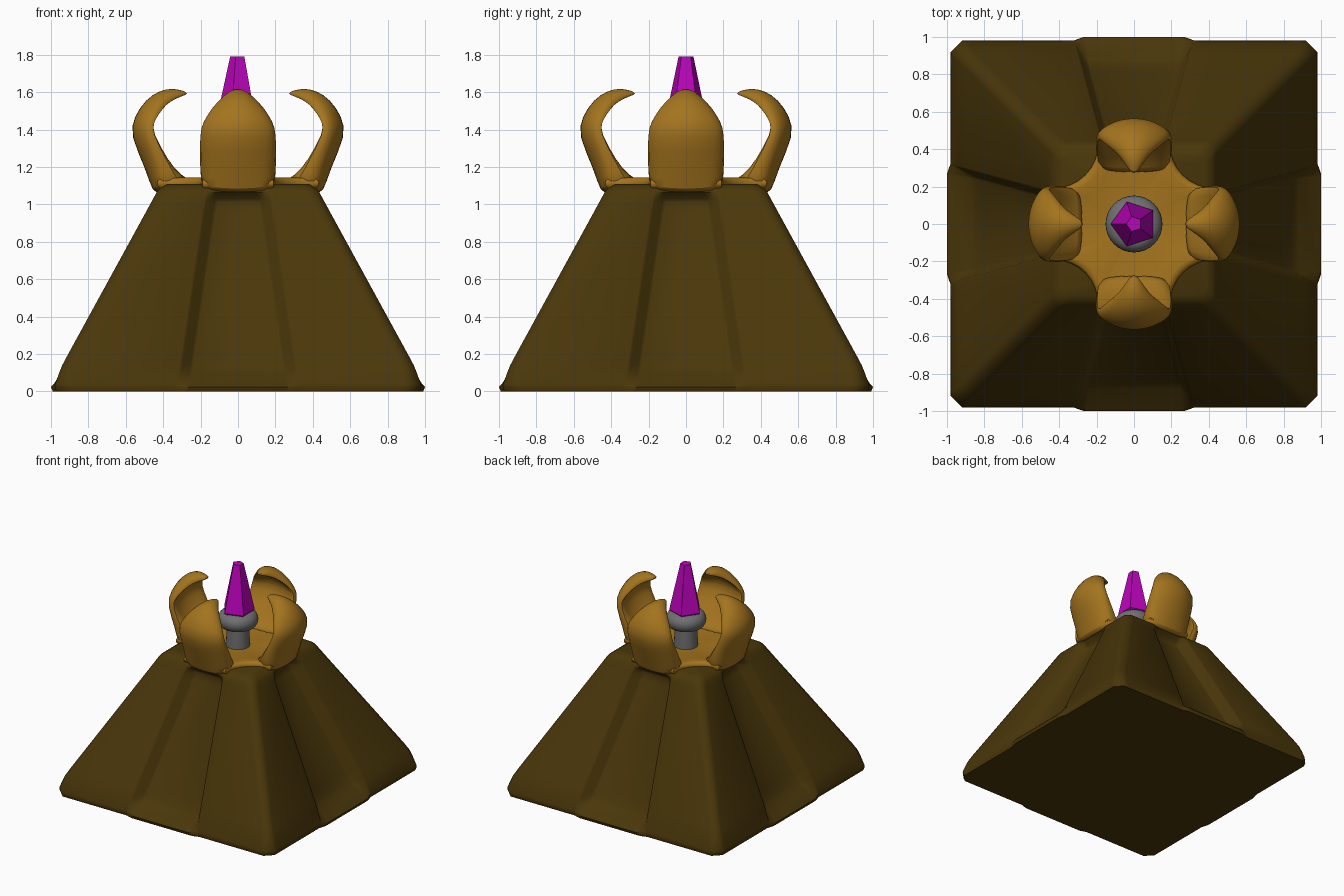
import bpy, bmesh, math
from mathutils import Vector, Matrix

if "Cube" in bpy.data.objects:
    bpy.data.objects.remove(bpy.data.objects["Cube"], do_unlink=True)


def material(name, rgb):
    m = bpy.data.materials.new(name)
    m.use_nodes = True
    m.diffuse_color = (*rgb, 1)
    m.node_tree.nodes["Principled BSDF"].inputs["Base Color"].default_value = (*rgb, 1)
    return m


BROWN = material("dark brown", (0.068, 0.038, 0.003))
GOLD = material("gold", (0.37, 0.175, 0.013))
GREY = material("grey", (0.16, 0.16, 0.16))
PURPLE = material("purple", (0.5, 0.001, 0.5))


def loft(name, rings, mat, smooth_angle=None, subdiv=0):
    """Skin a list of equal-length closed rings and cap both ends."""
    bm = bmesh.new()
    vs = [[bm.verts.new(p) for p in ring] for ring in rings]
    n = len(vs[0])
    for a, b in zip(vs, vs[1:]):
        for i in range(n):
            j = (i + 1) % n
            bm.faces.new((a[i], a[j], b[j], b[i]))
    bm.faces.new(vs[0][::-1])
    bm.faces.new(vs[-1])
    bmesh.ops.recalc_face_normals(bm, faces=bm.faces)
    me = bpy.data.meshes.new(name)
    bm.to_mesh(me)
    bm.free()
    me.materials.append(mat)
    ob = bpy.data.objects.new(name, me)
    bpy.context.collection.objects.link(ob)
    if subdiv:
        mod = ob.modifiers.new("smooth", 'SUBSURF')
        mod.levels = mod.render_levels = subdiv
    if smooth_angle:
        bpy.ops.object.select_all(action='DESELECT')
        ob.select_set(True)
        bpy.context.view_layer.objects.active = ob
        bpy.ops.object.shade_smooth_by_angle(angle=math.radians(smooth_angle))
    return ob


def lathe(name, profile, sides, mat, smooth_angle=None, turn=0):
    rings = [[(r * math.cos(turn + math.tau * i / sides),
               r * math.sin(turn + math.tau * i / sides), z)
              for i in range(sides)] for r, z in profile]
    return loft(name, rings, mat, smooth_angle)


def quarter(k):
    return Matrix.Rotation(k * math.pi / 2, 3, 'Z')


# Pyramid with a recessed panel on each side that flares out at the foot
def pyramid_ring(z, main, panel, w, c):
    edge = main - c
    half = [(edge, main), (edge - 0.03, main), (w + 0.015, main),
            (w, main + (panel - main) * 0.1), (w - 0.045, main + (panel - main) * 0.9),
            (w - 0.06, panel)]
    side = half + [(-x, y) for x, y in reversed(half)]
    return [quarter(k) @ Vector((x, y, z)) for k in range(4) for x, y in side]


# height, face distance, panel distance, panel half width, corner chamfer
LEVELS = [(0, 0.972, 0.99, 0.325, 0.06), (0.025, 0.98, 1.0, 0.32, 0.06),
          (0.04, 0.977, 0.985, 0.315, 0.055), (0.1, 0.956, 0.88, 0.305, 0.045),
          (0.14, 0.94, 0.846, 0.298, 0.04), (0.2, 0.908, 0.812, 0.29, 0.035),
          (0.96, 0.492, 0.4, 0.178, 0.035), (1.01, 0.465, 0.378, 0.17, 0.035),
          (1.03, 0.454, 0.385, 0.167, 0.035), (1.065, 0.435, 0.425, 0.16, 0.035),
          (1.085, 0.42, 0.42, 0.158, 0.035), (1.11, 0.38, 0.38, 0.155, 0.03)]
loft("pyramid_base", [pyramid_ring(*l) for l in LEVELS], BROWN, 50)


# Dish joining the four claws, a cross with concave corners
def dish_ring(z, scale):
    ring = []
    for k in range(4):
        for i in range(9):
            a = math.pi * (1.5 - i / 16)
            x, y = 0.42 + 0.235 * math.cos(a), 0.42 + 0.235 * math.sin(a)
            ring.append(quarter(k) @ Vector((x * scale, y * scale, z)))
    return ring


DISH = [(1.08, 0.96), (1.095, 1.02), (1.12, 1.03), (1.14, 0.99),
        (1.143, 0.92), (1.135, 0.75), (1.125, 0.5), (1.12, 0.2)]
loft("dish", [dish_ring(*d) for d in DISH], GOLD, 70)

# Claws: outer point, inner point (radius, height), half width, side wrap
CLAW = [((0.42, 1.06), (0.25, 1.135), 0.185, 0.0),
        ((0.46, 1.065), (0.3, 1.15), 0.2, 0.02),
        ((0.495, 1.19), (0.39, 1.23), 0.206, 0.045),
        ((0.582, 1.37), (0.495, 1.38), 0.206, 0.065),
        ((0.56, 1.47), (0.49, 1.45), 0.188, 0.065),
        ((0.495, 1.565), (0.445, 1.515), 0.15, 0.06),
        ((0.42, 1.612), (0.395, 1.56), 0.1, 0.045),
        ((0.345, 1.625), (0.335, 1.58), 0.055, 0.025),
        ((0.265, 1.6), (0.275, 1.585), 0.015, 0.0)]
STEPS = [-1, -0.75, -0.4, 0, 0.4, 0.75, 1]


def claw_ring(outer, inner, w, wrap, turn):
    o, i = Vector(outer), Vector(inner)
    n = (o - i).normalized()
    mid = (o + i) / 2
    ring = []
    for base, row in ((o, STEPS), (i, STEPS[::-1])):
        for u in row:
            p = mid + (base - mid) * (1 - 0.4 * u ** 4) - n * wrap * u * u
            ring.append(turn @ Vector((p.x, w * u, p.y)))
    return ring


for k, side in enumerate(("left", "back", "right", "front")):
    loft(side + "_claw", [claw_ring(*c, quarter(k)) for c in CLAW], GOLD, 60, 1)

# Stem with rounded collar
lathe("stem", [(0.09, 1.11), (0.088, 1.18), (0.08, 1.3)], 24, GREY, 40)
collar = [(0.09 + 0.062 * math.cos(a), 1.335 + 0.065 * math.sin(a))
          for a in [math.pi * (i / 10 - 0.5) for i in range(11)]]
lathe("collar", collar, 32, GREY, 50)

# Five-sided crystal
lathe("crystal", [(0.09, 1.38), (0.125, 1.41), (0.042, 1.79)], 5, PURPLE, None, math.pi)
